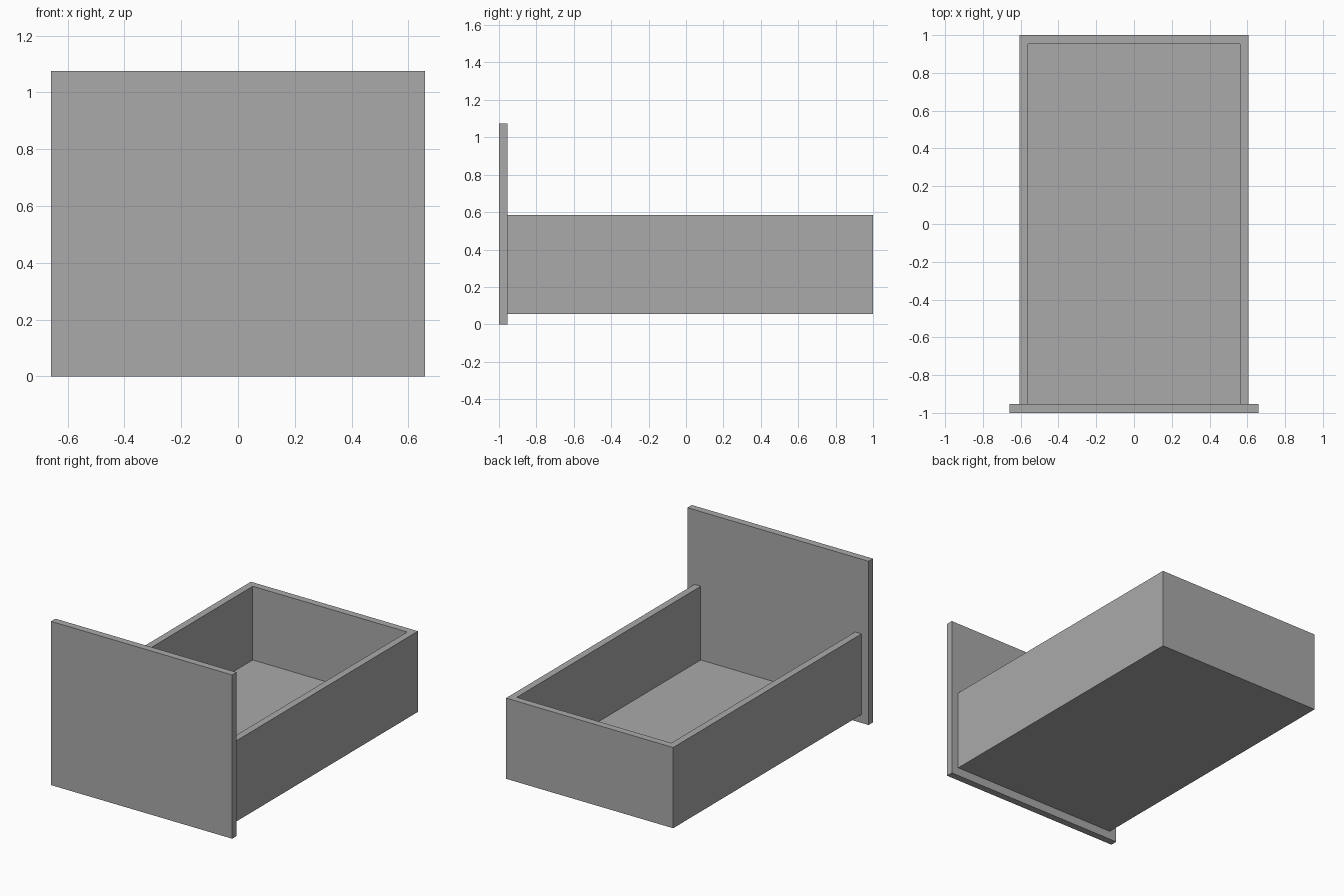
import bpy
import bmesh
from mathutils import Vector

cube = bpy.data.objects.get("Cube")
if cube:
    bpy.data.objects.remove(cube, do_unlink=True)

GREY = (0.4, 0.4, 0.4, 1.0)
grey = bpy.data.materials.new("plain_grey")
grey.use_nodes = True
grey.diffuse_color = GREY
grey.node_tree.nodes["Principled BSDF"].inputs["Base Color"].default_value = GREY

# Overall measures
FRONT, BACK = -1.0, 1.0
BOARD = 0.046
PANEL_HALF, PANEL_TOP = 0.658, 1.075
TRAY_HALF, TRAY_LOW, TRAY_TOP = 0.607, 0.055, 0.585
inner = TRAY_HALF - BOARD
floor = TRAY_LOW + BOARD


def extrude_profile(name, profile, y0, y1):
    """Solid made from an (x, z) outline swept from y0 to y1."""
    bm = bmesh.new()
    face = bm.faces.new([bm.verts.new((x, y0, z)) for x, z in profile])
    swept = bmesh.ops.extrude_face_region(bm, geom=[face])["geom"]
    verts = [v for v in swept if isinstance(v, bmesh.types.BMVert)]
    bmesh.ops.translate(bm, verts=verts, vec=Vector((0, y1 - y0, 0)))
    bmesh.ops.recalc_face_normals(bm, faces=bm.faces)
    mesh = bpy.data.meshes.new(name)
    bm.to_mesh(mesh)
    bm.free()
    mesh.materials.append(grey)
    obj = bpy.data.objects.new(name, mesh)
    bpy.context.collection.objects.link(obj)
    return obj


def rectangle(half, low, high):
    return [(-half, low), (half, low), (half, high), (-half, high)]


# Tall front panel
extrude_profile("front_panel", rectangle(PANEL_HALF, 0, PANEL_TOP),
                FRONT, FRONT + BOARD)

# Floor and both side walls as one channel
half_outline = [(TRAY_HALF, TRAY_LOW), (TRAY_HALF, TRAY_TOP),
                (inner, TRAY_TOP), (inner, floor)]
channel = half_outline + [(-x, z) for x, z in reversed(half_outline)]
extrude_profile("floor_and_sides", channel, FRONT + BOARD, BACK)

# Back wall closing the channel
extrude_profile("back_wall", rectangle(inner, floor, TRAY_TOP),
                BACK - BOARD, BACK)
